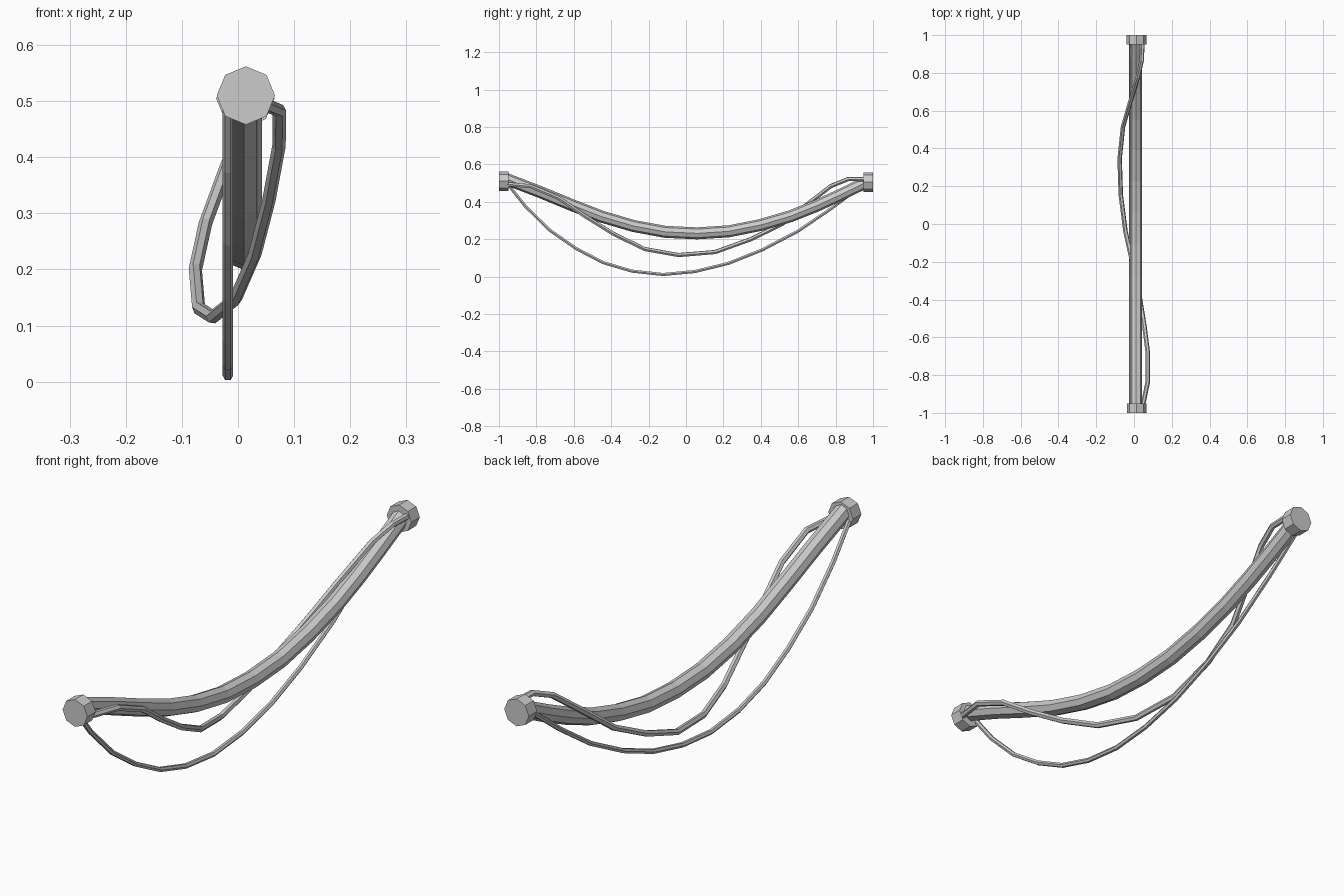
import bpy
from math import pi


def end_cap(name, y, x, z):
    bpy.ops.mesh.primitive_cylinder_add(vertices=8, radius=0.052, depth=0.05,
                                        location=(x, y, z), rotation=(pi / 2, 0, 0))
    bpy.context.object.name = name


def cable(name, pts, radius, bevel_res):
    cu = bpy.data.curves.new(name, 'CURVE')
    cu.dimensions = '3D'
    cu.bevel_depth = radius
    cu.bevel_resolution = bevel_res
    cu.use_fill_caps = True
    sp = cu.splines.new('POLY')
    sp.points.add(len(pts) - 1)
    for p, co in zip(sp.points, pts):
        p.co = (*co, 1)
    sp.use_smooth = False
    ob = bpy.data.objects.new(name, cu)
    bpy.context.collection.objects.link(ob)
    bpy.ops.object.select_all(action='DESELECT')
    ob.select_set(True)
    bpy.context.view_layer.objects.active = ob
    bpy.ops.object.convert(target='MESH')


# End connectors
end_cap("front_connector", -0.975, 0.014, 0.510)
end_cap("back_connector", 0.975, 0.013, 0.505)

# Thick main cable
main = [(-0.97, 0.525), (-0.78, 0.452), (-0.61, 0.382), (-0.45, 0.32), (-0.28, 0.27),
        (-0.11, 0.239), (0.06, 0.231), (0.23, 0.242), (0.40, 0.276), (0.56, 0.323),
        (0.70, 0.379), (0.83, 0.439), (0.97, 0.508)]
cable("main_cable", [(0.011, y, z) for y, z in main], 0.032, 2)

# Medium cable twisting around the main one
cable("twisted_cable", [
    (0.045, -0.97, 0.495), (0.074, -0.83, 0.483), (0.073, -0.68, 0.42), (0.055, -0.54, 0.323),
    (0.03, -0.385, 0.227), (-0.005, -0.22, 0.147), (-0.045, -0.04, 0.115), (-0.07, 0.155, 0.131),
    (-0.076, 0.347, 0.2), (-0.058, 0.515, 0.282), (-0.023, 0.636, 0.377), (0.02, 0.775, 0.484),
    (0.041, 0.866, 0.521), (0.045, 0.97, 0.521)], 0.012, 1)

# Thin hanging cable
thin = [(-0.97, 0.515), (-0.86, 0.377), (-0.73, 0.249), (-0.588, 0.150), (-0.444, 0.075),
        (-0.289, 0.029), (-0.123, 0.011), (0.048, 0.027), (0.225, 0.07), (0.406, 0.142),
        (0.599, 0.243), (0.78, 0.366), (0.97, 0.51)]
cable("hanging_cable", [(-0.018, y, z) for y, z in thin], 0.0095, 1)
